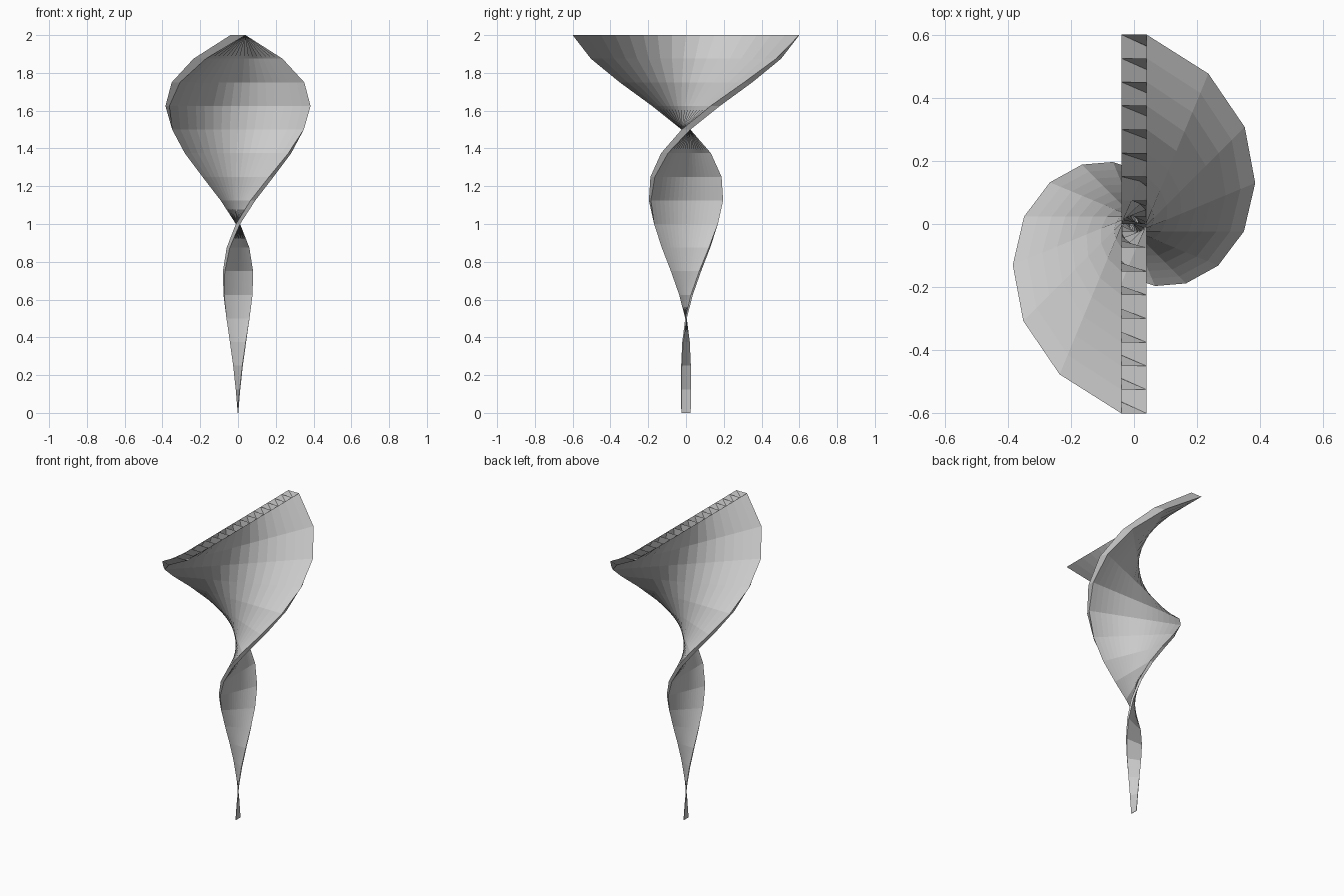
import bpy
from math import pi, sin, cos

if "Cube" in bpy.data.objects:
    bpy.data.objects.remove(bpy.data.objects["Cube"])

COLS, ROWS, HEIGHT = 16, 16, 2.0
HALF_W, HALF_T, TIP = 0.6, 0.04, 0.025 / 0.6


def place(x, y, z):
    """Taper quadratically towards the foot and twist one full turn."""
    s = TIP + (1 - TIP) * (z / HEIGHT) ** 2
    a = pi * (HEIGHT - z)
    return (s * (x * cos(a) + y * sin(a)), s * (y * cos(a) - x * sin(a)), z)


# Two walls of points: side 0 at -x, side 1 at +x
verts = [place(x, -HALF_W + 2 * HALF_W * c / COLS, HEIGHT * r / ROWS)
         for r in range(ROWS + 1) for c in range(COLS + 1) for x in (-HALF_T, HALF_T)]


def idx(r, c, side):
    return (r * (COLS + 1) + c) * 2 + side


faces = []
for r in range(ROWS):
    # Broad front and back walls
    for c in range(COLS):
        faces.append((idx(r, c, 1), idx(r, c + 1, 1), idx(r + 1, c + 1, 1), idx(r + 1, c, 1)))
        faces.append((idx(r, c + 1, 0), idx(r, c, 0), idx(r + 1, c, 0), idx(r + 1, c + 1, 0)))
    # Narrow outer edges and the partitions between the open cells
    for c in range(COLS + 1):
        f = (idx(r, c, 0), idx(r, c, 1), idx(r + 1, c, 1), idx(r + 1, c, 0))
        faces.append(f[::-1] if c == COLS else f)

mesh = bpy.data.meshes.new("twisted_ribbon")
mesh.from_pydata(verts, [], faces)
mesh.update()
ribbon = bpy.data.objects.new("twisted_ribbon", mesh)
bpy.context.collection.objects.link(ribbon)
